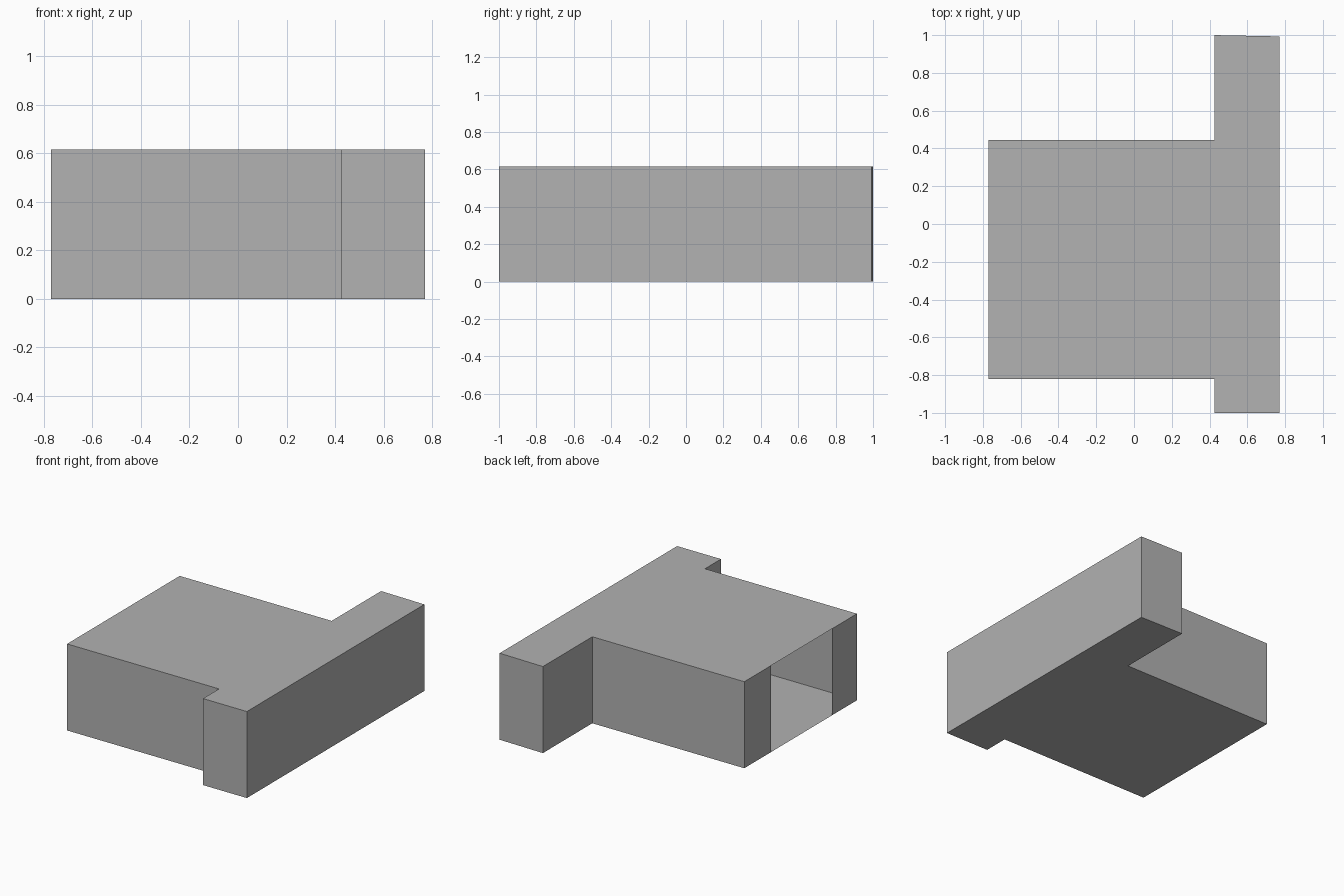
import bpy
import bmesh

cube = bpy.data.objects.get("Cube")
if cube:
    bpy.data.objects.remove(cube, do_unlink=True)

HEIGHT = 0.615

# One plain grey for the whole shell
grey = bpy.data.materials.new("plain grey")
grey.use_nodes = True
colour = (0.445, 0.445, 0.445, 1)
grey.diffuse_color = colour
grey.node_tree.nodes["Principled BSDF"].inputs["Base Color"].default_value = colour


def make_part(name, faces):
    """Make one flat-shaded object from lists of face corners."""
    bm = bmesh.new()
    for corners in faces:
        bm.faces.new([bm.verts.new(c) for c in corners])
    bmesh.ops.remove_doubles(bm, verts=bm.verts, dist=0.0001)
    mesh = bpy.data.meshes.new(name)
    bm.to_mesh(mesh)
    bm.free()
    mesh.materials.append(grey)
    obj = bpy.data.objects.new(name, mesh)
    bpy.context.collection.objects.link(obj)
    return obj


# Plan, counter-clockwise: the doorway starts and ends the list
plan = [(-0.77, -0.54), (-0.77, -0.82), (0.425, -0.82), (0.425, -1),
        (0.77, -1), (0.77, 0.993), (0.425, 1), (0.425, 0.445),
        (-0.77, 0.445), (-0.77, 0.143)]

# Thin walls along the plan, leaving the full-height doorway open
make_part("walls", [
    [(*a, 0), (*b, 0), (*b, HEIGHT), (*a, HEIGHT)]
    for a, b in zip(plan, plan[1:])])

# Floor faces down, roof faces up
make_part("floor", [[(*p, 0) for p in reversed(plan)]])
make_part("roof", [[(*p, HEIGHT) for p in plan]])
